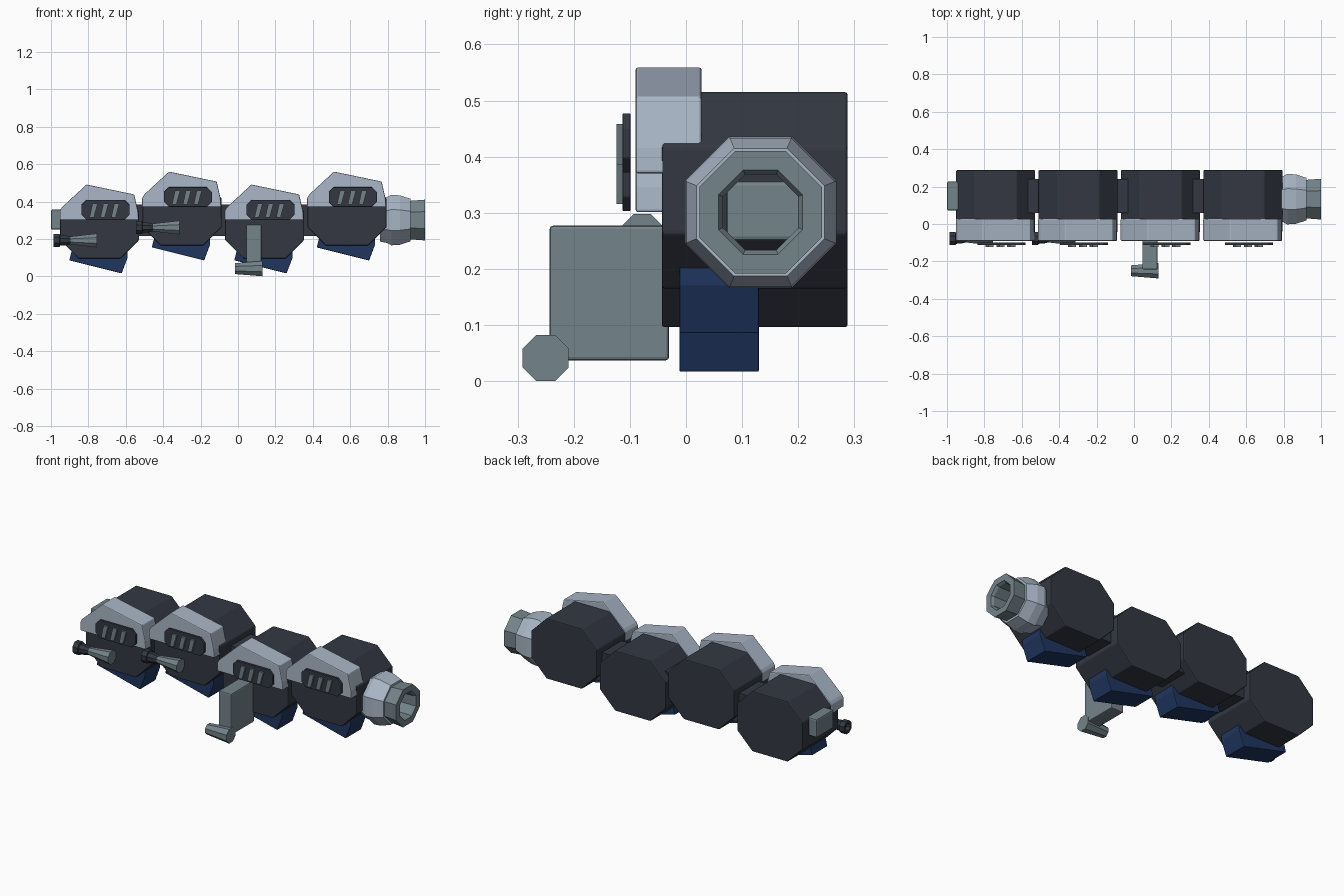
import bpy, bmesh, math
from mathutils import Vector

if "Cube" in bpy.data.objects:
    bpy.data.objects.remove(bpy.data.objects["Cube"])


def mat(name, rgb):
    m = bpy.data.materials.new(name)
    m.diffuse_color = (*rgb, 1)
    m.use_nodes = True
    m.node_tree.nodes["Principled BSDF"].inputs["Base Color"].default_value = m.diffuse_color
    return m


DARK = mat("dark navy grey", (0.033, 0.039, 0.055))
LIGHT = mat("light steel", (0.40, 0.47, 0.57))
GREY = mat("mid grey green", (0.175, 0.23, 0.255))
BLUE = mat("deep blue", (0.014, 0.037, 0.115))


def finish(name, bm, material, bevel=0.0):
    bmesh.ops.recalc_face_normals(bm, faces=bm.faces)
    me = bpy.data.meshes.new(name)
    bm.to_mesh(me)
    bm.free()
    me.materials.append(material)
    ob = bpy.data.objects.new(name, me)
    bpy.context.collection.objects.link(ob)
    if bevel:
        b = ob.modifiers.new("bevel", 'BEVEL')
        b.width = bevel
        b.segments = 2
        b.limit_method = 'ANGLE'
    return ob


def slab(name, outline, y0, y1, material, bevel=0.0):
    """Extrude an x-z outline from y0 to y1."""
    bm = bmesh.new()
    face = bm.faces.new([bm.verts.new((x, y0, z)) for x, z in outline])
    ext = bmesh.ops.extrude_face_region(bm, geom=[face])["geom"]
    vs = [g for g in ext if isinstance(g, bmesh.types.BMVert)]
    bmesh.ops.translate(bm, verts=vs, vec=(0, y1 - y0, 0))
    return finish(name, bm, material, bevel)


def rect(x0, x1, z0, z1, c=0.0):
    """Rectangle outline, with optional cut corners."""
    if not c:
        return [(x0, z0), (x1, z0), (x1, z1), (x0, z1)]
    return [(x0 + c, z0), (x1 - c, z0), (x1, z0 + c), (x1, z1 - c),
            (x1 - c, z1), (x0 + c, z1), (x0, z1 - c), (x0, z0 + c)]


def lathe_x(name, profile, cy, cz, material, loop=False):
    """Eight-sided turning around the x direction; radii reach the flats."""
    bm = bmesh.new()
    rings = []
    for x, r in profile:
        R = r / math.cos(math.pi / 8)
        rings.append([bm.verts.new((x, cy + R * math.cos(a), cz + R * math.sin(a)))
                      for a in [math.pi / 8 + k * math.pi / 4 for k in range(8)]])
    pairs = list(zip(rings, rings[1:]))
    if loop:
        pairs.append((rings[-1], rings[0]))
    for a, b in pairs:
        for k in range(8):
            j = (k + 1) % 8
            bm.faces.new([a[k], a[j], b[j], b[k]])
    if not loop:
        bm.faces.new(rings[0])
        bm.faces.new(rings[-1])
    return finish(name, bm, material)


def shift(points, cx, cz):
    return [(x + cx, z + cz) for x, z in points]


PLATE = [(-0.213, 0.03), (0.209, 0.03), (0.206, 0.075), (0.185, 0.167),
         (-0.07, 0.22), (-0.202, 0.098), (-0.213, 0.08)]
FIN = [(-0.162, -0.185), (0.118, -0.255), (0.15, -0.17), (0.15, -0.10), (-0.14, -0.10)]

# Four alternating low and high segments
for i in range(4):
    cx = -0.74 + 0.441 * i
    cz = 0.271 + 0.069 * (i % 2)
    n = str(i + 1)
    slab("segment_body_" + n, shift(rect(-0.211, 0.211, -0.175, 0.175, 0.098), cx, cz),
         -0.043, 0.288, DARK, 0.005)
    slab("armour_plate_" + n, shift(PLATE, cx, cz), -0.09, 0.028, LIGHT, 0.005)
    slab("lower_fin_" + n, shift(FIN, cx, cz), -0.012, 0.13, BLUE, 0.003)
    # Vent panel with slanted slats
    slab("vent_panel_" + n, shift(rect(-0.097, 0.16, 0.032, 0.137, 0.026), cx, cz),
         -0.113, -0.099, DARK, 0.002)
    for k in range(3):
        x = -0.054 + 0.058 * k
        slat = [(x, 0.045), (x + 0.024, 0.045), (x + 0.044, 0.118), (x + 0.016, 0.118)]
        slab(f"vent_slat_{n}_{k + 1}", shift(slat, cx, cz), -0.124, -0.112, GREY)

# Side pods on the two rear segments
for i in range(2):
    cx, cz = -0.74 + 0.441 * i, 0.192 + 0.069 * i
    lathe_x(f"pod_cone_{i + 1}", [(cx - 0.155, 0.021), (cx - 0.015, 0.037)],
            -0.078, cz, GREY)
    lathe_x(f"pod_nozzle_{i + 1}",
            [(cx - 0.15, 0.018), (cx - 0.18, 0.026), (cx - 0.212, 0.028),
             (cx - 0.214, 0.035), (cx - 0.246, 0.035), (cx - 0.246, 0.022),
             (cx - 0.222, 0.02)], -0.078, cz, DARK)

# Central spine and the dark joints between segments
slab("spine", rect(-1.0, 0.88, 0.25, 0.357), 0.072, 0.227, GREY, 0.008)
slab("segment_joint", rect(-0.6, 0.6, 0.215, 0.385), 0.06, 0.24, DARK)

# Front muzzle: flared collar and hollow tip
MY, MZ = 0.133, 0.301
lathe_x("muzzle_collar", [(0.76, 0.115), (0.795, 0.122), (0.82, 0.135), (0.865, 0.132),
                          (0.922, 0.114), (0.922, 0.076), (0.76, 0.076)],
        MY, MZ, LIGHT, loop=True)
lathe_x("muzzle_tip", [(0.90, 0.098), (0.922, 0.103), (1.0, 0.109), (1.0, 0.075),
                       (0.985, 0.067), (0.84, 0.067)], MY, MZ, GREY, loop=True)

# Grip and cross handle on the third segment
slab("grip", rect(0.045, 0.126, 0.037, 0.277), -0.243, -0.03, GREY, 0.006)
lathe_x("grip_rod", [(-0.016, 0.029), (0.13, 0.041)], -0.25, 0.0415, GREY)
